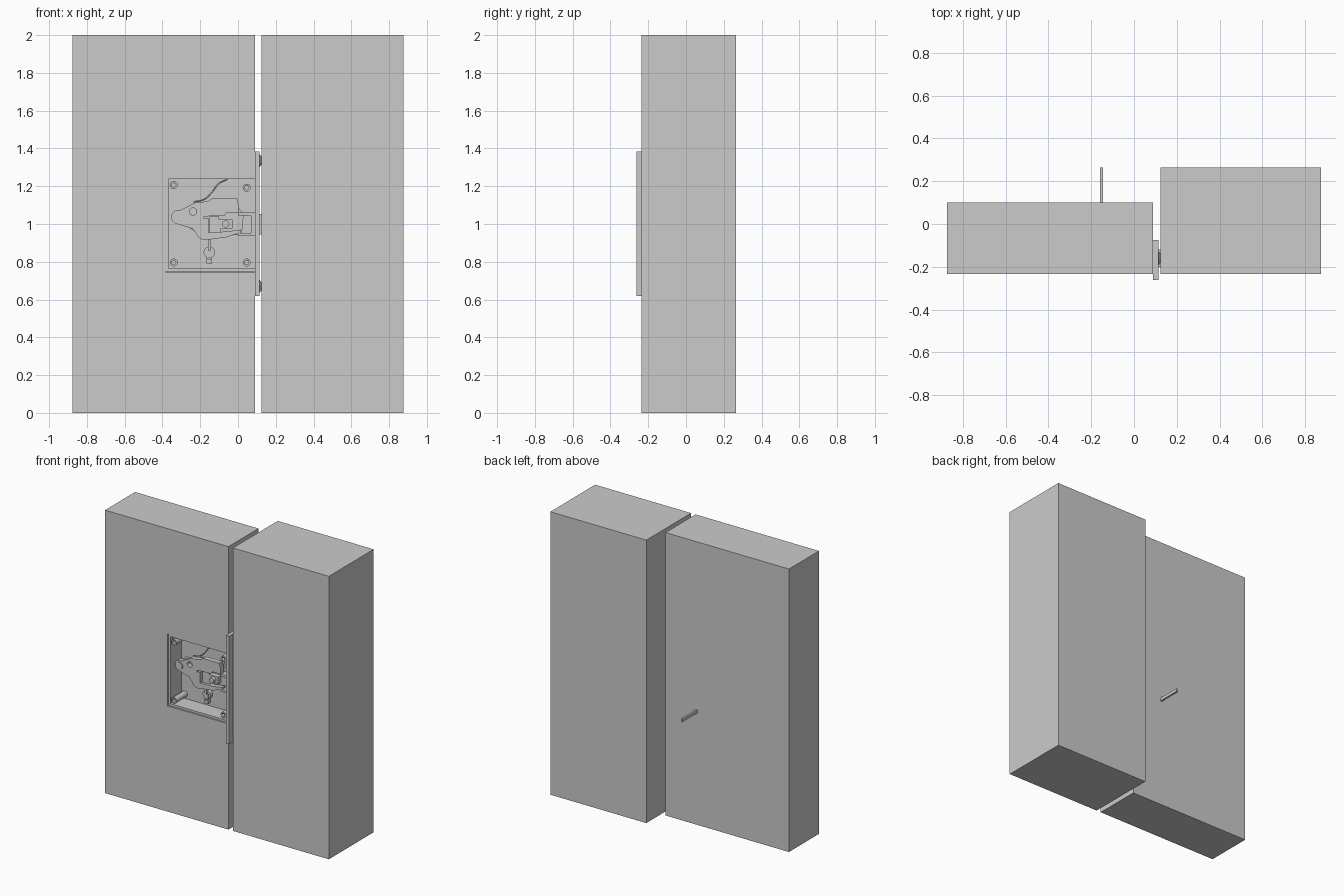
import bpy, bmesh, math
from mathutils import Matrix, Vector

cube = bpy.data.objects.get("Cube")
if cube:
    bpy.data.objects.remove(cube, do_unlink=True)

grey = bpy.data.materials.new("plain_grey")
grey.use_nodes = True
COLOUR = (0.6, 0.6, 0.6, 1)
grey.diffuse_color = COLOUR
grey.node_tree.nodes["Principled BSDF"].inputs["Base Color"].default_value = COLOUR


def finish(name, bm, smooth=False):
    bmesh.ops.recalc_face_normals(bm, faces=bm.faces)
    mesh = bpy.data.meshes.new(name)
    bm.to_mesh(mesh)
    bm.free()
    mesh.materials.append(grey)
    obj = bpy.data.objects.new(name, mesh)
    bpy.context.collection.objects.link(obj)
    if smooth:
        bpy.ops.object.select_all(action="DESELECT")
        obj.select_set(True)
        bpy.context.view_layer.objects.active = obj
        bpy.ops.object.shade_smooth_by_angle()
    return obj


def box(name, x, y, z):
    """Box between pairs of limits."""
    bm = bmesh.new()
    bmesh.ops.create_cube(bm, size=1)
    lims = (x, y, z)
    for v in bm.verts:
        v.co = Vector([(a + b) / 2 + c * (b - a) for (a, b), c in zip(lims, v.co)])
    return finish(name, bm)


def rod(name, start, end, r, r2=None, sides=24):
    """Round bar or cone frustum from start to end."""
    a, b = Vector(start), Vector(end)
    turn = (b - a).to_track_quat("Z", "Y").to_matrix().to_4x4()
    bm = bmesh.new()
    bmesh.ops.create_cone(bm, cap_ends=True, segments=sides, radius1=r,
                          radius2=r if r2 is None else r2, depth=(b - a).length,
                          matrix=Matrix.Translation((a + b) / 2) @ turn)
    return finish(name, bm, True)


def plate(name, outline, y0, y1):
    """Outline in x and z, extruded from y0 to y1."""
    bm = bmesh.new()
    face = bm.faces.new([bm.verts.new((x, y0, z)) for x, z in outline])
    new = bmesh.ops.extrude_face_region(bm, geom=[face])["geom"]
    bmesh.ops.translate(bm, vec=(0, y1 - y0, 0),
                        verts=[g for g in new if isinstance(g, bmesh.types.BMVert)])
    return finish(name, bm)


def cut(obj, tool):
    tool.hide_render = True
    tool.hide_set(True)
    mod = obj.modifiers.new("cut", "BOOLEAN")
    mod.operation, mod.object, mod.solver = "DIFFERENCE", tool, "EXACT"


# Door leaf with an open pocket, and the frame post beside it
FRONT, BACK = -0.235, -0.1
door = box("door_leaf", (-0.875, 0.09), (FRONT, 0.1), (0, 2))
cut(door, box("pocket_cutter", (-0.385, 0.2), (-0.4, BACK), (0.747, 1.255)))
box("door_frame", (0.125, 0.875), (FRONT, 0.265), (0, 2))

# Lock case tray
box("case_back", (-0.383, 0.09), (-0.108, -0.101), (0.749, 1.253))
box("case_end_wall", (-0.383, -0.368), (-0.228, -0.108), (0.749, 1.253))
for name, z in (("case_floor", 0.749), ("case_roof", 1.238)):
    box(name, (-0.368, 0.09), (-0.228, -0.108), (z, z + 0.015))

# Hollow cover posts in the case corners
for i, (x, z) in enumerate(((-0.34, 1.206), (0.046, 1.192), (-0.34, 0.796), (0.046, 0.796))):
    post = rod(f"cover_post_{i}", (x, -0.108, z), (x, -0.23, z), 0.021)
    cut(post, rod(f"post_hole_cutter_{i}", (x, -0.18, z), (x, -0.3, z), 0.011))

# Edge plate with domed screws
box("edge_plate", (0.09, 0.114), (-0.262, -0.075), (0.62, 1.383))
for i, z in enumerate((0.67, 1.335)):
    rod(f"plate_screw_{i}", (0.113, -0.16, z), (0.124, -0.16, z), 0.036, 0.02)

# Latch bolt through the edge plate, with its forked tail
box("latch_bolt", (0.07, 0.125), (-0.2, -0.12), (0.945, 1.053))
for name, z in (("upper_tail", 1.045), ("lower_tail", 0.936)):
    box(name, (0.0, 0.09), (-0.195, -0.13), (z, z + 0.016))

# Pivoting lever plate with rounded nose
nose_x, nose_z, nose_r = -0.317, 1.037, 0.037
nose = [(nose_x + nose_r * math.cos(math.radians(a)), nose_z + nose_r * math.sin(math.radians(a)))
        for a in range(75, 256, 20)]
body = [(-0.24, 0.975), (-0.205, 0.925), (-0.18, 0.914), (-0.06, 0.93), (0.015, 0.955),
        (0.015, 0.97), (-0.06, 0.96), (-0.17, 0.955), (-0.18, 1.04), (-0.07, 1.045),
        (-0.06, 1.062), (0.005, 1.06), (0.005, 1.09), (-0.005, 1.137), (-0.135, 1.137),
        (-0.16, 1.12), (-0.23, 1.112)]
lever = plate("lever_plate", nose + body, -0.2, -0.165)
cut(lever, rod("lever_hole_cutter", (-0.238, -0.3, 1.066), (-0.238, -0.1, 1.066), 0.019))
rod("lever_pivot", (nose_x, -0.108, nose_z), (nose_x, -0.207, nose_z), 0.026)
plate("rear_lever", [(-0.3, 1.01), (-0.18, 0.925), (0.02, 0.945), (0.03, 1.05),
                     (-0.02, 1.12), (-0.24, 1.1)], -0.145, -0.13)

# Catch parts inside the lever
box("catch_block", (-0.18, -0.157), (-0.2, -0.13), (0.945, 1.03))
plate("catch_slide", [(-0.15, 0.955), (-0.09, 0.955), (-0.09, 0.975), (-0.03, 0.975),
                      (-0.03, 1.025), (-0.1, 1.025), (-0.1, 1.04), (-0.15, 1.04)], -0.18, -0.145)
rod("catch_pin", (-0.065, -0.108, 1.0), (-0.065, -0.205, 1.0), 0.019)

# Bent wire spring
curve = bpy.data.curves.new("wire_spring", "CURVE")
curve.dimensions = "3D"
curve.bevel_depth, curve.bevel_resolution, curve.resolution_u = 0.004, 2, 6
points = [(-0.235, 1.117), (-0.18, 1.13), (-0.145, 1.16), (-0.1, 1.215), (-0.055, 1.237)]
spline = curve.splines.new("BEZIER")
spline.bezier_points.add(len(points) - 1)
for p, (x, z) in zip(spline.bezier_points, points):
    p.co = (x, -0.165, z)
    p.handle_left_type = p.handle_right_type = "AUTO"
curve.materials.append(grey)
bpy.context.collection.objects.link(bpy.data.objects.new("wire_spring", curve))

# Turning cam and the flat spindle leading through to the back
rod("turning_cam", (-0.152, -0.108, 0.85), (-0.152, -0.135, 0.85), 0.03)
box("cam_arm", (-0.16, -0.144), (-0.145, -0.115), (0.86, 0.925))
for x in (-0.166, -0.146):
    box("cam_prong", (x, x + 0.008), (-0.14, -0.108), (0.79, 0.86))
box("spindle", (-0.159, -0.145), (-0.14, 0.265), (0.79, 0.812))
